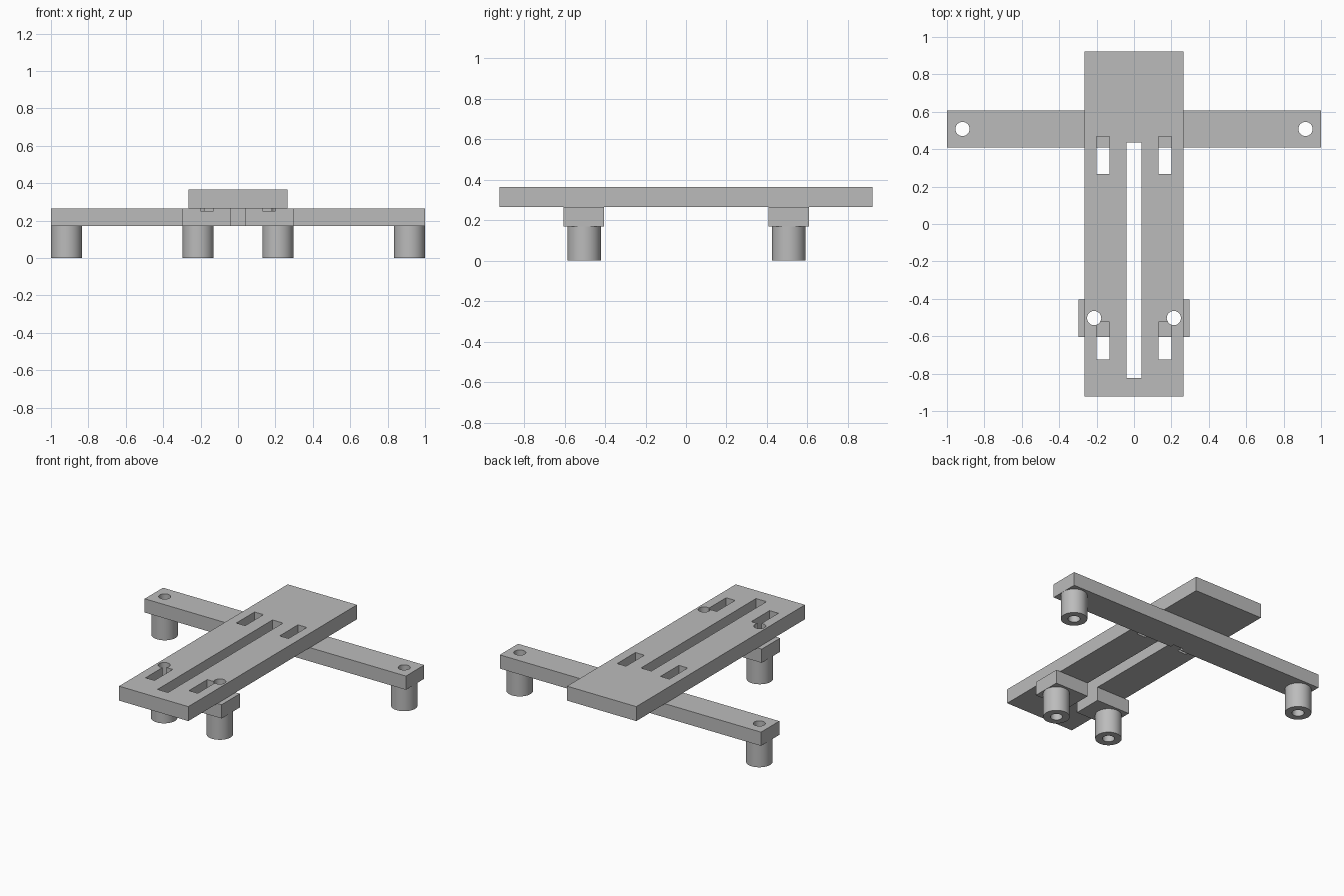
import bpy

if "Cube" in bpy.data.objects:
    bpy.data.objects.remove(bpy.data.objects["Cube"])

# Shared dimensions
LEG_TOP, BAR_TOP, PLATE_TOP = 0.17, 0.265, 0.365
BAR_Y, BAR_HALF = 0.508, 0.1
PLATE_X, PLATE_Y = 0.265, 0.922
SLOT_X = 0.04
FEET = [("rear", 0.917, BAR_Y), ("front", 0.213, -BAR_Y + 0.005)]

grey = bpy.data.materials.new("plain_grey")
grey.use_nodes = True
colour = (0.5, 0.5, 0.5, 1)
grey.diffuse_color = colour
grey.node_tree.nodes["Principled BSDF"].inputs["Base Color"].default_value = colour


def box(name, x, y, z):
    """Box from (min, max) ranges."""
    mid = [sum(r) / 2 for r in (x, y, z)]
    bpy.ops.mesh.primitive_cube_add(size=1, location=mid)
    ob = bpy.context.object
    ob.name = name
    ob.scale = [r[1] - r[0] for r in (x, y, z)]
    bpy.ops.object.transform_apply(location=False, rotation=False, scale=True)
    return ob


def cylinder(name, x, y, radius, z):
    bpy.ops.mesh.primitive_cylinder_add(
        vertices=48, radius=radius, depth=z[1] - z[0], location=(x, y, sum(z) / 2))
    ob = bpy.context.object
    ob.name = name
    return ob


# Plate and bars
parts = [
    box("top_plate", (-PLATE_X, PLATE_X), (-PLATE_Y, PLATE_Y), (BAR_TOP, PLATE_TOP)),
    box("rear_crossbar", (-1, 1), (BAR_Y - BAR_HALF, BAR_Y + BAR_HALF), (LEG_TOP, BAR_TOP)),
]

# Long centre slot, cutting plate and rear bar
cutters = [box("slot_cutter", (-SLOT_X, SLOT_X), (-0.823, 0.435), (0.1, 0.5))]

for side, s in (("left", 1), ("right", -1)):
    # Front mounting block
    parts.append(box(f"front_block_{side}", sorted((s * SLOT_X, s * 0.297)),
                     (-BAR_Y - BAR_HALF + 0.004, -BAR_Y + BAR_HALF + 0.004),
                     (LEG_TOP, BAR_TOP)))
    # Hollow legs and their through holes
    for end, x, y in FEET:
        parts.append(cylinder(f"{end}_leg_{side}", s * x, y, 0.083, (0, LEG_TOP)))
        cutters.append(cylinder("hole_cutter", s * x, y, 0.038, (-0.1, 0.5)))
    # Short slots, sinking slightly into the bars
    for y in ((0.267, 0.467), (-0.725, -0.525)):
        cutters.append(box("slot_cutter", sorted((s * 0.132, s * 0.2)), y, (0.25, 0.5)))

# Cut every part, then drop the cutters
for ob in parts:
    bpy.ops.object.select_all(action="DESELECT")
    ob.select_set(True)
    bpy.context.view_layer.objects.active = ob
    ob.data.materials.append(grey)
    for cutter in cutters:
        mod = ob.modifiers.new("cut", "BOOLEAN")
        mod.operation = "DIFFERENCE"
        mod.solver = "EXACT"
        mod.object = cutter
        bpy.ops.object.modifier_apply(modifier=mod.name)
    bpy.ops.object.shade_smooth_by_angle(angle=0.6)

for cutter in cutters:
    bpy.data.objects.remove(cutter)
